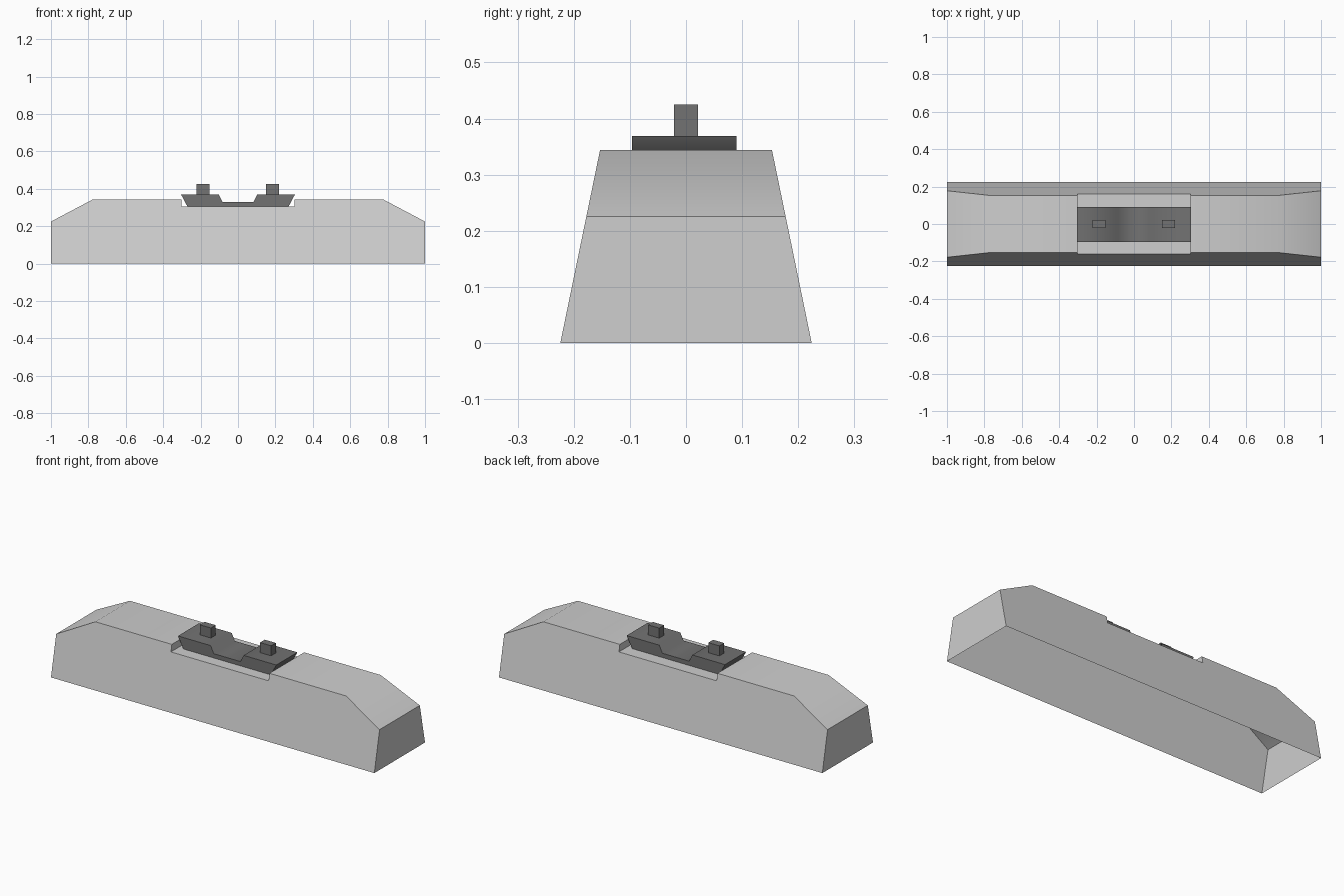
import bpy
import bmesh
import math

cube = bpy.data.objects.get("Cube")
if cube:
    bpy.data.objects.remove(cube, do_unlink=True)


def material(name, value):
    mat = bpy.data.materials.new(name)
    mat.use_nodes = True
    color = (value, value, value, 1)
    mat.diffuse_color = color
    mat.node_tree.nodes["Principled BSDF"].inputs["Base Color"].default_value = color
    return mat


light_grey = material("light grey", 0.62)
dark_grey = material("dark grey", 0.17)


def extruded(name, profile, half_width, mat, angle=30, center=0, open_bottom=False):
    """Span an x-z profile across y, with the half width given by height."""
    bm = bmesh.new()
    front = [bm.verts.new((x, center - half_width(z), z)) for x, z in profile]
    back = [bm.verts.new((x, center + half_width(z), z)) for x, z in profile]
    bm.faces.new(front)
    bm.faces.new(back[::-1])
    for i in range(len(profile)):
        j = (i + 1) % len(profile)
        bm.faces.new((front[i], back[i], back[j], front[j]))
    bmesh.ops.recalc_face_normals(bm, faces=bm.faces)
    if open_bottom:
        floor = [f for f in bm.faces if all(v.co.z < 0.001 for v in f.verts)]
        bmesh.ops.delete(bm, geom=floor, context='FACES')
    mesh = bpy.data.meshes.new(name)
    bm.to_mesh(mesh)
    bm.free()
    mesh.materials.append(mat)
    obj = bpy.data.objects.new(name, mesh)
    bpy.context.collection.objects.link(obj)
    bpy.ops.object.select_all(action='DESELECT')
    obj.select_set(True)
    bpy.context.view_layer.objects.active = obj
    bpy.ops.object.shade_smooth_by_angle(angle=math.radians(angle))
    return obj


def mirrored(half):
    return half + [(-x, z) for x, z in reversed(half)]


# Tapered hollow body with sloped ends and a notch across the top
body_half = [(0.302, 0.305), (0.302, 0.344), (0.775, 0.344), (1, 0.225), (1, 0)]
extruded("body", mirrored(body_half), lambda z: 0.224 - 0.206 * z,
         light_grey, open_bottom=True)

# Dark saddle plate sitting in the notch, dipped in the middle
saddle_half = [(0.083, 0.329), (0.102, 0.369), (0.304, 0.369), (0.27, 0.305)]
extruded("saddle", mirrored(saddle_half), lambda z: 0.093,
         dark_grey, angle=70, center=-0.003)

# Small blocks on the saddle
for side, x in (("right", -0.187), ("left", 0.185)):
    block = [(x - 0.034, 0.368), (x + 0.034, 0.368),
             (x + 0.034, 0.425), (x - 0.034, 0.425)]
    extruded(side + "_block", block, lambda z: 0.021, dark_grey)
